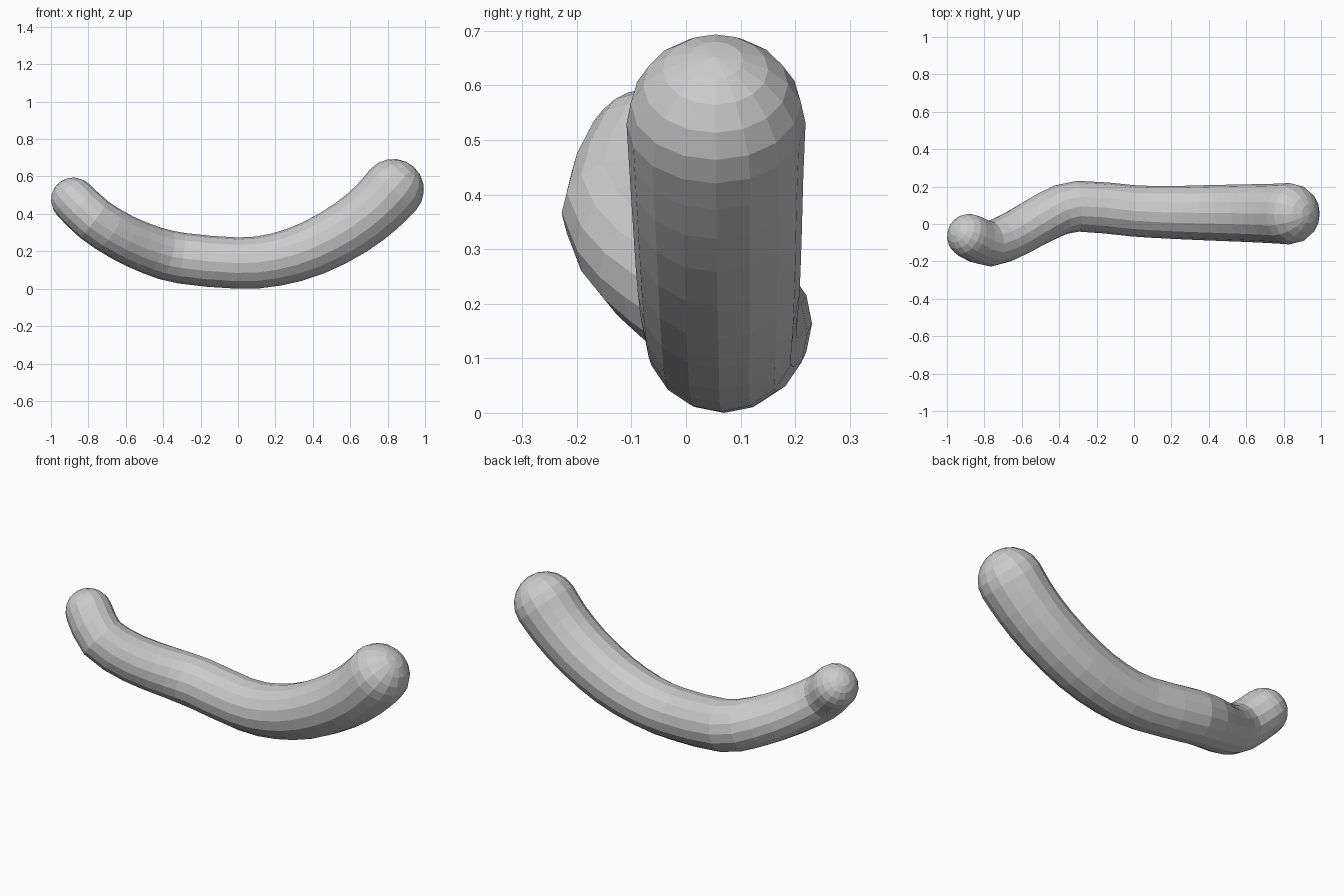
import bpy, bmesh, math
from mathutils import Vector

if "Cube" in bpy.data.objects:
    bpy.data.objects.remove(bpy.data.objects["Cube"])

# Centre line of the curved body: x, y, z, radius
PATH = [(-.88, -.065, .475, .120), (-.77, -.105, .37, .123), (-.62, -.045, .275, .126),
        (-.46, .045, .205, .131), (-.30, .095, .163, .136), (0, .07, .137, .137),
        (.2, .062, .155, .141), (.4, .06, .217, .148), (.6, .058, .325, .154),
        (.74, .056, .435, .159), (.83, .055, .53, .164)]
SIDES = 16
CAP_STEPS = 5


def spline(pts):
    """Catmull-Rom centre line, two steps per span."""
    p = [Vector(q) for q in pts]
    p = [2 * p[0] - p[1]] + p + [2 * p[-1] - p[-2]]
    out = []
    for a, b, c, d in zip(p, p[1:], p[2:], p[3:]):
        out += [b, (9 * (b + c) - a - d) / 16]
    return out + [p[-2]]


line = spline(PATH)
cent = [q.to_3d() for q in line]
n = len(line)
tang = [(cent[min(i + 1, n - 1)] - cent[max(i - 1, 0)]).normalized() for i in range(n)]

# Ring stations: start cap, body, end cap
stations = []
angles = [math.pi / 2 * k / CAP_STEPS for k in range(1, CAP_STEPS)]
for a in reversed(angles):
    r = line[0][3]
    stations.append((cent[0] - tang[0] * r * math.sin(a), tang[0], r * math.cos(a)))
stations += [(cent[i], tang[i], line[i][3]) for i in range(n)]
for a in angles:
    r = line[-1][3]
    stations.append((cent[-1] + tang[-1] * r * math.sin(a), tang[-1], r * math.cos(a)))

bm = bmesh.new()
rings = []
for c, t, r in stations:
    up = t.cross(Vector((0, 1, 0))).normalized()
    side = up.cross(t)
    rings.append([bm.verts.new(c + r * (side * math.cos(2 * math.pi * k / SIDES)
                                        + up * math.sin(2 * math.pi * k / SIDES)))
                  for k in range(SIDES)])
for a, b in zip(rings, rings[1:]):
    for k in range(SIDES):
        j = (k + 1) % SIDES
        bm.faces.new((a[k], a[j], b[j], b[k]))

# Rounded tips
for ring, tip in ((rings[0], cent[0] - tang[0] * line[0][3]),
                  (rings[-1], cent[-1] + tang[-1] * line[-1][3])):
    v = bm.verts.new(tip)
    for k in range(SIDES):
        bm.faces.new((ring[k], ring[(k + 1) % SIDES], v))

bmesh.ops.recalc_face_normals(bm, faces=bm.faces)
low = min(v.co.z for v in bm.verts)
bmesh.ops.translate(bm, verts=bm.verts, vec=(0, 0, -low))
mesh = bpy.data.meshes.new("curved_body")
bm.to_mesh(mesh)
bm.free()
bpy.context.collection.objects.link(bpy.data.objects.new("curved_body", mesh))
